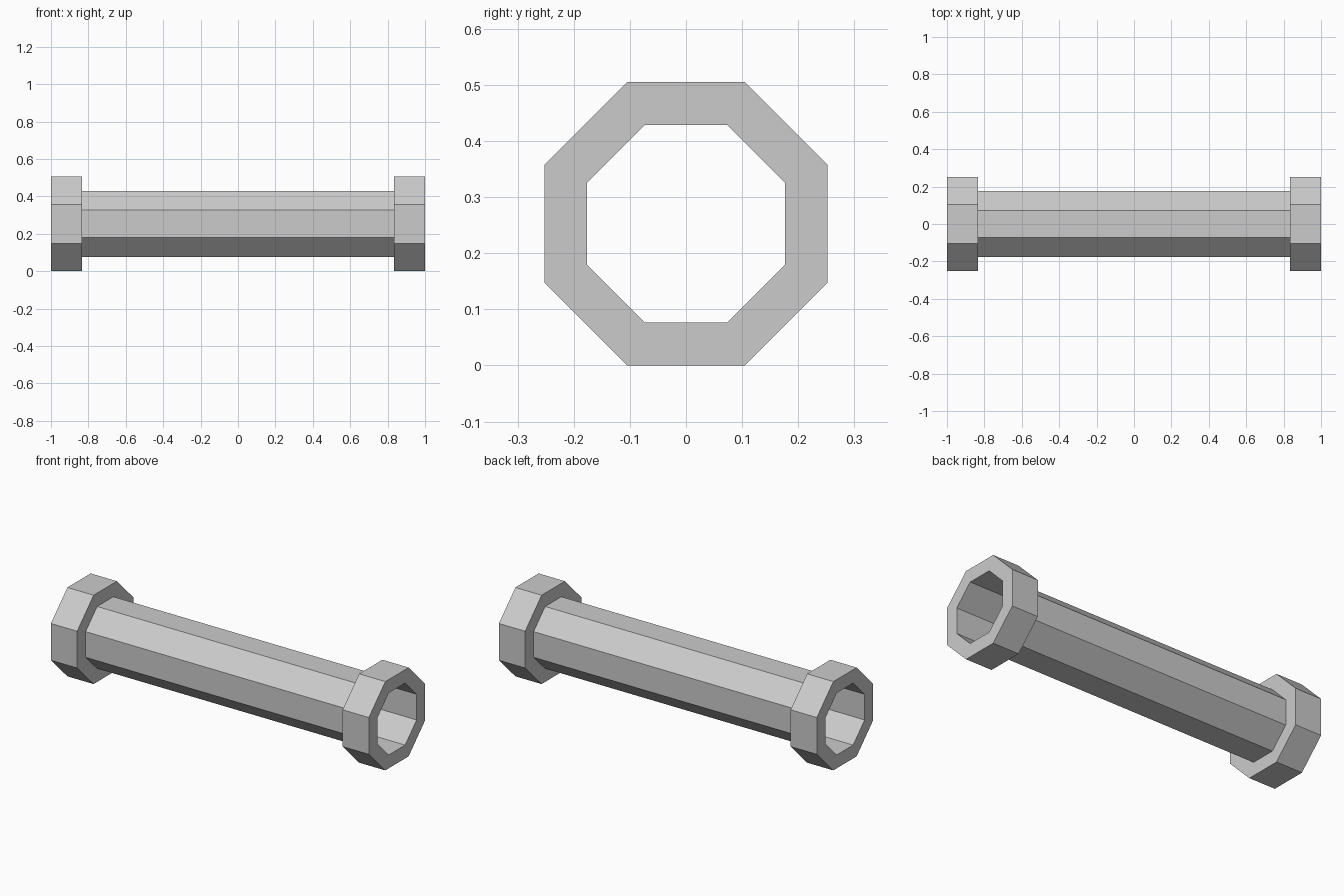
import bpy, bmesh, math

if "Cube" in bpy.data.objects:
    bpy.data.objects.remove(bpy.data.objects["Cube"])

SIDES = 8
OUTER, INNER = 0.2525, 0.1763   # flat-to-centre distances of collar and pipe
COLLAR_X, END_X = 0.835, 1.0


def sweep(name, profile, closed):
    """Turn an (x, flat distance) profile around the x axis into an octagonal part."""
    bm = bmesh.new()
    rings = []
    for x, flat in profile:
        r = flat / math.cos(math.pi / SIDES)
        angles = [(i + 0.5) * 2 * math.pi / SIDES for i in range(SIDES)]
        rings.append([bm.verts.new((x, r * math.cos(a), OUTER + r * math.sin(a)))
                      for a in angles])
    pairs = list(zip(rings, rings[1:]))
    if closed:
        pairs.append((rings[-1], rings[0]))
    for a, b in pairs:
        for i in range(SIDES):
            j = (i + 1) % SIDES
            bm.faces.new((a[i], a[j], b[j], b[i]))
    bmesh.ops.recalc_face_normals(bm, faces=bm.faces)
    mesh = bpy.data.meshes.new(name)
    bm.to_mesh(mesh)
    bm.free()
    obj = bpy.data.objects.new(name, mesh)
    bpy.context.collection.objects.link(obj)
    return obj


# Thin open pipe between the collars
sweep("pipe", [(-COLLAR_X, INNER), (COLLAR_X, INNER)], closed=False)

# Raised ring collar at each end
for side, s in (("left", -1), ("right", 1)):
    sweep(side + "_collar",
          [(s * COLLAR_X, INNER), (s * COLLAR_X, OUTER),
           (s * END_X, OUTER), (s * END_X, INNER)], closed=True)
